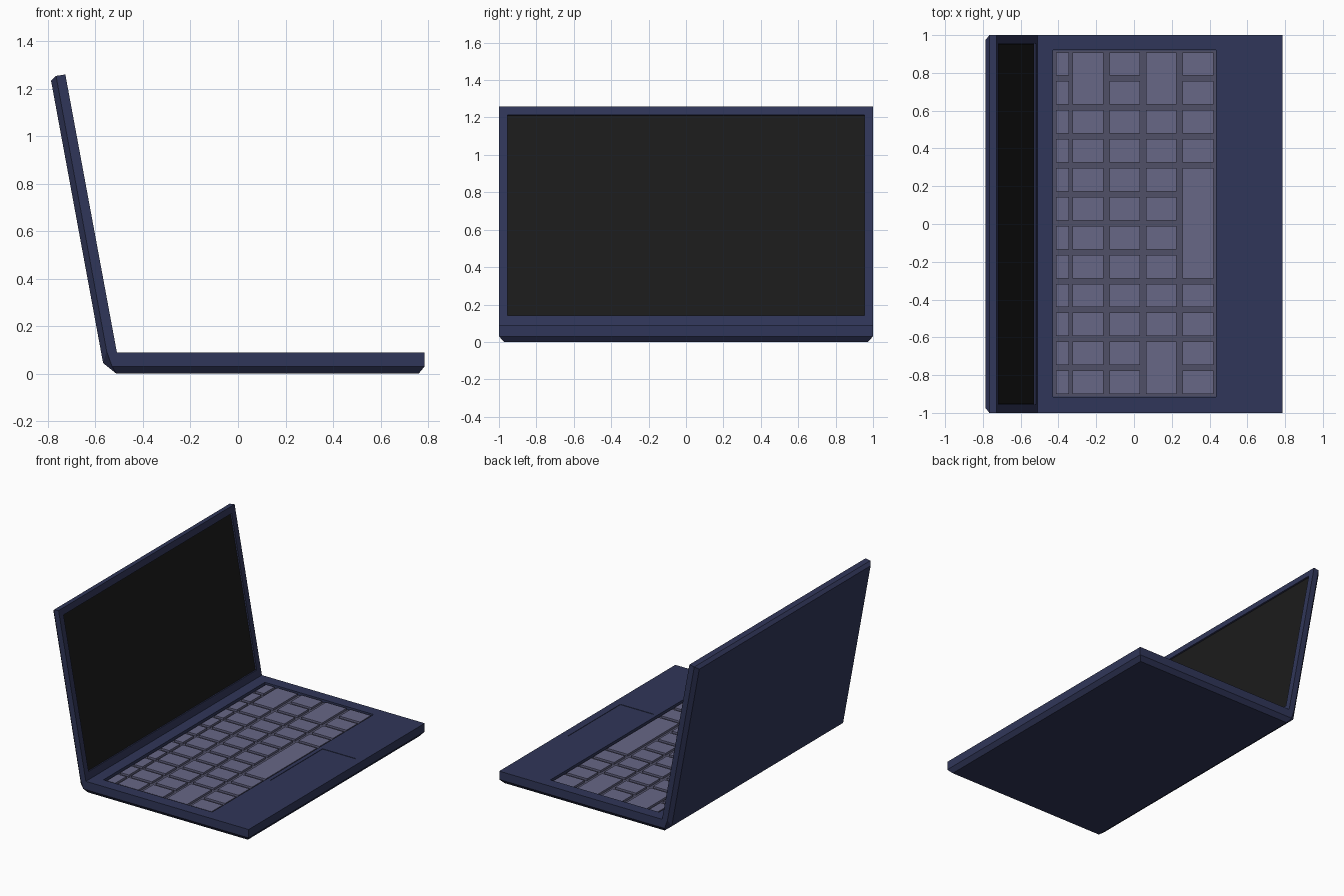
import bpy, bmesh, math
from mathutils import Vector, Matrix

if "Cube" in bpy.data.objects:
    bpy.data.objects.remove(bpy.data.objects["Cube"])


def material(name, rgb):
    m = bpy.data.materials.new(name)
    m.diffuse_color = (*rgb, 1)
    m.use_nodes = True
    m.node_tree.nodes["Principled BSDF"].inputs["Base Color"].default_value = m.diffuse_color
    return m


NAVY = material("navy_shell", (0.030, 0.037, 0.10))
TRAY = material("tray_grey", (0.08, 0.08, 0.135))
KEYS = material("key_grey", (0.135, 0.135, 0.24))
BLACK = material("screen_black", (0.011, 0.011, 0.011))


def add_object(name, bm, mat):
    bmesh.ops.recalc_face_normals(bm, faces=bm.faces)
    me = bpy.data.meshes.new(name)
    bm.to_mesh(me)
    bm.free()
    me.materials.append(mat)
    ob = bpy.data.objects.new(name, me)
    bpy.context.collection.objects.link(ob)
    return ob


def add_box(bm, lo, hi, frame=Matrix.Identity(4)):
    lo, hi = Vector(lo), Vector(hi)
    mat = frame @ Matrix.Translation((lo + hi) / 2) @ Matrix.Diagonal((*(hi - lo), 1))
    bmesh.ops.create_cube(bm, size=1, matrix=mat)


def box(name, lo, hi, mat, frame=Matrix.Identity(4)):
    bm = bmesh.new()
    add_box(bm, lo, hi, frame)
    return add_object(name, bm, mat)


# Shell: L-shaped side profile with a chamfered outer skin
inner = [(-0.727, 1.26), (-0.51, 0.09), (0.785, 0.09)]
rim = [(0.785, 0.03), (-0.53, 0.03), (-0.553, 0.095), (-0.766, 1.254)]
skin = [(0.76, 0.0), (-0.512, 0.0), (-0.568, 0.045), (-0.787, 1.233)]
bm = bmesh.new()
sides = []
for s in (-1, 1):
    i = [bm.verts.new((x, s, z)) for x, z in inner]
    r = [bm.verts.new((x, s, z)) for x, z in rim]
    k = [bm.verts.new((x, s * 0.973, z)) for x, z in skin]
    bm.faces.new(i + r)
    for a in range(3):
        bm.faces.new((r[a], r[a + 1], k[a + 1], k[a]))
    sides.append([r[3]] + i + [r[0]] + k + [r[3]])
for a in range(len(sides[0]) - 1):
    bm.faces.new((sides[0][a], sides[0][a + 1], sides[1][a + 1], sides[1][a]))
shell = add_object("laptop_shell", bm, NAVY)

# Lid frame: local z runs up the lid, local x points out of the screen
up = Vector((-0.217, 0, 1.17)).normalized()
out = Vector((up.z, 0, -up.x))
lid = Matrix((out, (0, 1, 0), up)).transposed().to_4x4()
lid.translation = (-0.51, 0, 0.09)

# Recesses for screen, keyboard and touchpad
FLOOR = 0.067
cutters = [
    box("screen_cutter", (-0.012, -0.955, 0.052), (0.05, 0.955, 1.143), NAVY, lid),
    box("keyboard_cutter", (-0.43, -0.915, FLOOR), (0.435, 0.92, 0.2), NAVY),
    box("touchpad_cutter", (0.465, -0.297, 0.087), (0.73, 0.297, 0.2), NAVY),
]
for c in cutters:
    mod = shell.modifiers.new(c.name, 'BOOLEAN')
    mod.operation = 'DIFFERENCE'
    mod.solver = 'EXACT'
    mod.object = c
bpy.context.view_layer.objects.active = shell
for c in cutters:
    bpy.ops.object.modifier_apply(modifier=c.name)
    bpy.data.objects.remove(c)

# Screen panel and keyboard tray lining the recesses
box("screen", (-0.016, -0.954, 0.053), (-0.010, 0.954, 1.142), BLACK, lid)
box("keyboard_tray", (-0.429, -0.914, FLOOR - 0.004), (0.434, 0.919, FLOOR + 0.002), TRAY)

# Keys: five columns of twelve, with (first, last) rows merged for the wide keys
columns = [(-0.413, -0.345), (-0.325, -0.162), (-0.13, 0.033), (0.063, 0.226), (0.257, 0.42)]
wide = {1: [(0, 1)], 3: [(0, 1), (10, 11)], 4: [(4, 7)]}
PITCH = 0.1532
bm = bmesh.new()
for c, (x0, x1) in enumerate(columns):
    row = 0
    while row < 12:
        last = dict(wide.get(c, [])).get(row, row)
        add_box(bm, (x0, 0.785 - PITCH * last, FLOOR), (x1, 0.909 - PITCH * row, 0.083))
        row = last + 1
add_object("keys", bm, KEYS)
